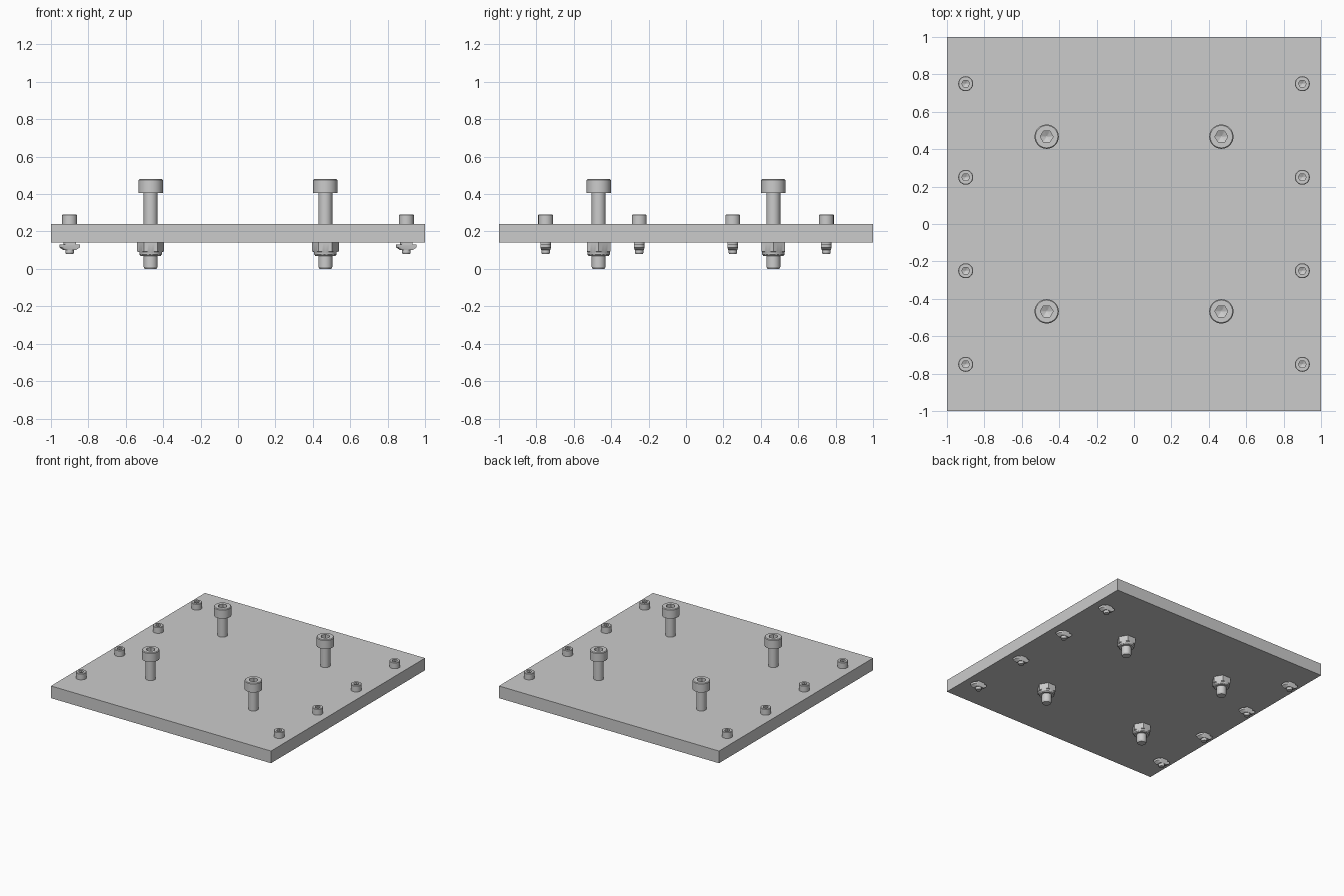
import bpy, bmesh, math

cube = bpy.data.objects.get("Cube")
if cube:
    bpy.data.objects.remove(cube, do_unlink=True)

steel = bpy.data.materials.new("grey_metal")
steel.use_nodes = True
grey = (0.6, 0.6, 0.6, 1)
steel.diffuse_color = grey
steel.node_tree.nodes["Principled BSDF"].inputs["Base Color"].default_value = grey

SEG = 36


def circle(r, z):
    steps = [2 * math.pi * i / SEG for i in range(SEG)]
    return [(r * math.cos(a), r * math.sin(a), z) for a in steps]


def hexagon(r, z):
    """Hexagon with corners on x, sampled with as many points as a circle."""
    pts = []
    for i in range(SEG):
        a = 2 * math.pi * i / SEG
        off = a % (math.pi / 3) - math.pi / 6
        d = r * math.cos(math.pi / 6) / math.cos(off)
        pts.append((d * math.cos(a), d * math.sin(a), z))
    return pts


def slot_outline(hx, hy, z, n=6):
    """Rectangle with two opposite corners rounded."""
    r = hy * 0.95
    half = [(hx, -hy)]
    for i in range(n + 1):
        a = math.pi / 2 * i / n
        half.append((hx - r + r * math.cos(a), hy - r + r * math.sin(a)))
    return [(x * s, y * s, z) for s in (1, -1) for x, y in half]


def loft(name, rings):
    """Skin a stack of outlines and cap both ends."""
    bm = bmesh.new()
    loops = [[bm.verts.new(p) for p in ring] for ring in rings]
    for low, high in zip(loops, loops[1:]):
        for i in range(len(low)):
            j = (i + 1) % len(low)
            bm.faces.new((low[i], low[j], high[j], high[i]))
    bm.faces.new(loops[0][::-1])
    bm.faces.new(loops[-1])
    bmesh.ops.recalc_face_normals(bm, faces=bm.faces)
    mesh = bpy.data.meshes.new(name)
    bm.to_mesh(mesh)
    bm.free()
    mesh.materials.append(steel)
    mesh.shade_smooth()
    mesh.set_sharp_from_angle(angle=math.radians(25))
    return mesh


def place(name, mesh, x, y, turn=0):
    ob = bpy.data.objects.new(name, mesh)
    ob.location = (x, y, 0)
    ob.rotation_euler.z = turn
    bpy.context.collection.objects.link(ob)


def socket_bolt(name, r, head, z0, z1, z2, depth):
    """Shank, cylindrical head and hex socket with a conical floor."""
    c = head * 0.08
    sock = head * 0.53
    return loft(name, [
        circle(r * 0.85, z0), circle(r, z0 + r * 0.3), circle(r, z1),
        circle(head, z1), circle(head, z2 - c), circle(head - c, z2),
        hexagon(sock, z2), hexagon(sock, z2 - depth),
        circle(sock * 0.1, z2 - depth - sock * 0.4)])


# plate
plate = loft("plate", [[(-1, -1, z), (1, -1, z), (1, 1, z), (-1, 1, z)]
                       for z in (0.14, 0.24)])
place("plate", plate, 0, 0)

# large bolts with locking nuts
large_bolt = socket_bolt("large_bolt", 0.037, 0.065, 0.0, 0.405, 0.48, 0.037)
lock_nut = loft("lock_nut", [
    circle(0.037, 0.07), circle(0.054, 0.07), circle(0.06, 0.077),
    circle(0.061, 0.09), hexagon(0.072, 0.094), hexagon(0.072, 0.14)])
for x in (-0.467, 0.467):
    for y in (-0.467, 0.467):
        place("large_bolt", large_bolt, x, y)
        place("lock_nut", lock_nut, x, y)

# small bolts with slot nuts along both side edges
small_bolt = socket_bolt("small_bolt", 0.023, 0.04, 0.08, 0.24, 0.29, 0.022)
slot_nut = loft("slot_nut", [
    slot_outline(0.032, 0.024, 0.1), slot_outline(0.054, 0.028, 0.114),
    slot_outline(0.055, 0.029, 0.13), slot_outline(0.033, 0.029, 0.13),
    slot_outline(0.033, 0.029, 0.14)])
for x in (-0.9, 0.9):
    for y in (-0.75, -0.25, 0.25, 0.75):
        place("small_bolt", small_bolt, x, y)
        place("slot_nut", slot_nut, x, y)
